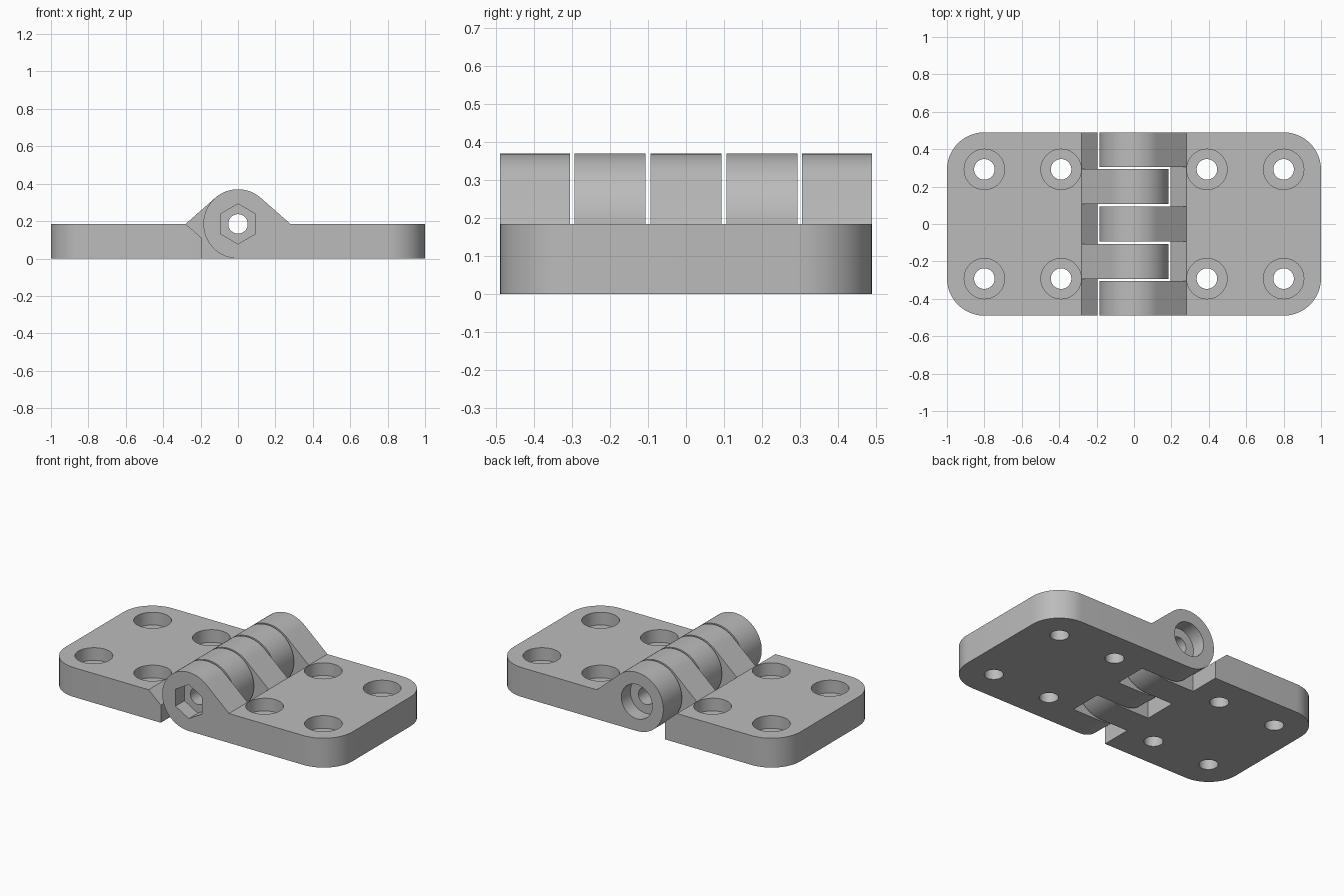
import bpy, bmesh
from math import pi, cos, sin, acos, radians

cube = bpy.data.objects.get("Cube")
if cube:
    bpy.data.objects.remove(cube, do_unlink=True)

R = 0.185            # barrel radius and plate thickness
HALF = 0.49          # half width of the hinge
FOOT = 0.28          # where the knuckle slope meets the plate
EDGE = 0.195         # inner edge of the plate
SLOPE = R / (FOOT ** 2 - R ** 2) ** 0.5

grey = bpy.data.materials.new("mid_grey")
grey.use_nodes = True
grey.diffuse_color = (0.5, 0.5, 0.5, 1)
grey.node_tree.nodes["Principled BSDF"].inputs["Base Color"].default_value = (0.5, 0.5, 0.5, 1)


def prism(name, points, lo, hi, axis):
    """Extrude a 2D profile along y (points are x, z) or z (points are x, y)."""
    def place(p, t):
        return (p[0], t, p[1]) if axis == "y" else (p[0], p[1], t)
    bm = bmesh.new()
    rings = [[bm.verts.new(place(p, t)) for p in points] for t in (lo, hi)]
    bm.faces.new(rings[0])
    bm.faces.new(rings[1])
    n = len(points)
    for i in range(n):
        j = (i + 1) % n
        bm.faces.new((rings[0][i], rings[0][j], rings[1][j], rings[1][i]))
    bmesh.ops.recalc_face_normals(bm, faces=bm.faces)
    mesh = bpy.data.meshes.new(name)
    bm.to_mesh(mesh)
    bm.free()
    obj = bpy.data.objects.new(name, mesh)
    bpy.context.collection.objects.link(obj)
    return obj


def ring(cx, cy, r, n=40):
    """Regular polygon with a corner at the top."""
    return [(cx + r * sin(2 * pi * i / n), cy + r * cos(2 * pi * i / n)) for i in range(n)]


def round_corners(obj, radius):
    """Round the two outer upright edges of a leaf."""
    bm = bmesh.new()
    bm.from_mesh(obj.data)
    edges = [e for e in bm.edges
             if all(abs(v.co.x) > 0.99 for v in e.verts)
             and abs(e.verts[0].co.z - e.verts[1].co.z) > 0.1]
    bmesh.ops.bevel(bm, geom=edges, offset=radius, segments=14, profile=0.5, affect="EDGES")
    bm.to_mesh(obj.data)
    bm.free()


def cut(obj, cutters):
    """Subtract all cutters, then discard them."""
    for c in cutters:
        c.hide_render = True
        mod = obj.modifiers.new("cut", "BOOLEAN")
        mod.operation = "DIFFERENCE"
        mod.solver = "EXACT"
        mod.object = c
    graph = bpy.context.evaluated_depsgraph_get()
    mesh = bpy.data.meshes.new_from_object(obj.evaluated_get(graph))
    obj.modifiers.clear()
    obj.data = mesh
    for c in cutters:
        bpy.data.objects.remove(c, do_unlink=True)


def leaf(name, side, slots, pin_cutters):
    # Side profile: barrel arc, tangent slope, flat plate
    start, end, steps = acos(R / FOOT), 1.5 * pi, 44
    arc = [start + (end - start) * i / steps for i in range(steps + 1)]
    profile = [(R * cos(a), R + R * sin(a)) for a in arc]
    profile += [(1, 0), (1, R), (FOOT, R)]
    obj = prism(name, [(side * x, z) for x, z in profile], -HALF, HALF, "y")
    round_corners(obj, 0.2)

    # Clearance slots for the other leaf's knuckles, with a chamfered edge
    low = R - SLOPE * (FOOT - EDGE)
    far = 0.6
    slot = [(EDGE, -0.1), (EDGE, low), (far, R + SLOPE * (far - FOOT)), (-0.3, 0.5), (-0.3, -0.1)]
    slot = [(side * x, z) for x, z in slot]
    cutters = [prism("slot_cutter", slot, a, b, "y") for a, b in slots]

    # Counterbored screw holes
    for x in (0.39, 0.8):
        for y in (-0.292, 0.292):
            cutters.append(prism("screw_cutter", ring(side * x, y, 0.055), -0.1, 0.3, "z"))
            cutters.append(prism("head_cutter", ring(side * x, y, 0.108), 0.105, 0.3, "z"))

    # Pin bore
    cutters.append(prism("bore_cutter", ring(0, R, 0.052), -0.6, 0.6, "y"))
    cut(obj, cutters + pin_cutters)

    obj.data.materials.clear()
    obj.data.materials.append(grey)
    bpy.ops.object.select_all(action="DESELECT")
    obj.select_set(True)
    bpy.context.view_layer.objects.active = obj
    bpy.ops.object.shade_smooth_by_angle(angle=radians(30))


# Left leaf has three knuckles, a hex nut pocket in front and a round one behind
nut = prism("nut_cutter", ring(0, R, 0.107, 6), -0.6, -HALF + 0.09, "y")
head = prism("bolt_head_cutter", ring(0, R, 0.108), HALF - 0.09, 0.6, "y")
leaf("left_leaf", 1, [(-0.305, -0.094), (0.094, 0.305)], [nut, head])

# Right leaf has two knuckles
leaf("right_leaf", -1, [(-0.6, -0.293), (-0.106, 0.106), (0.293, 0.6)], [])
